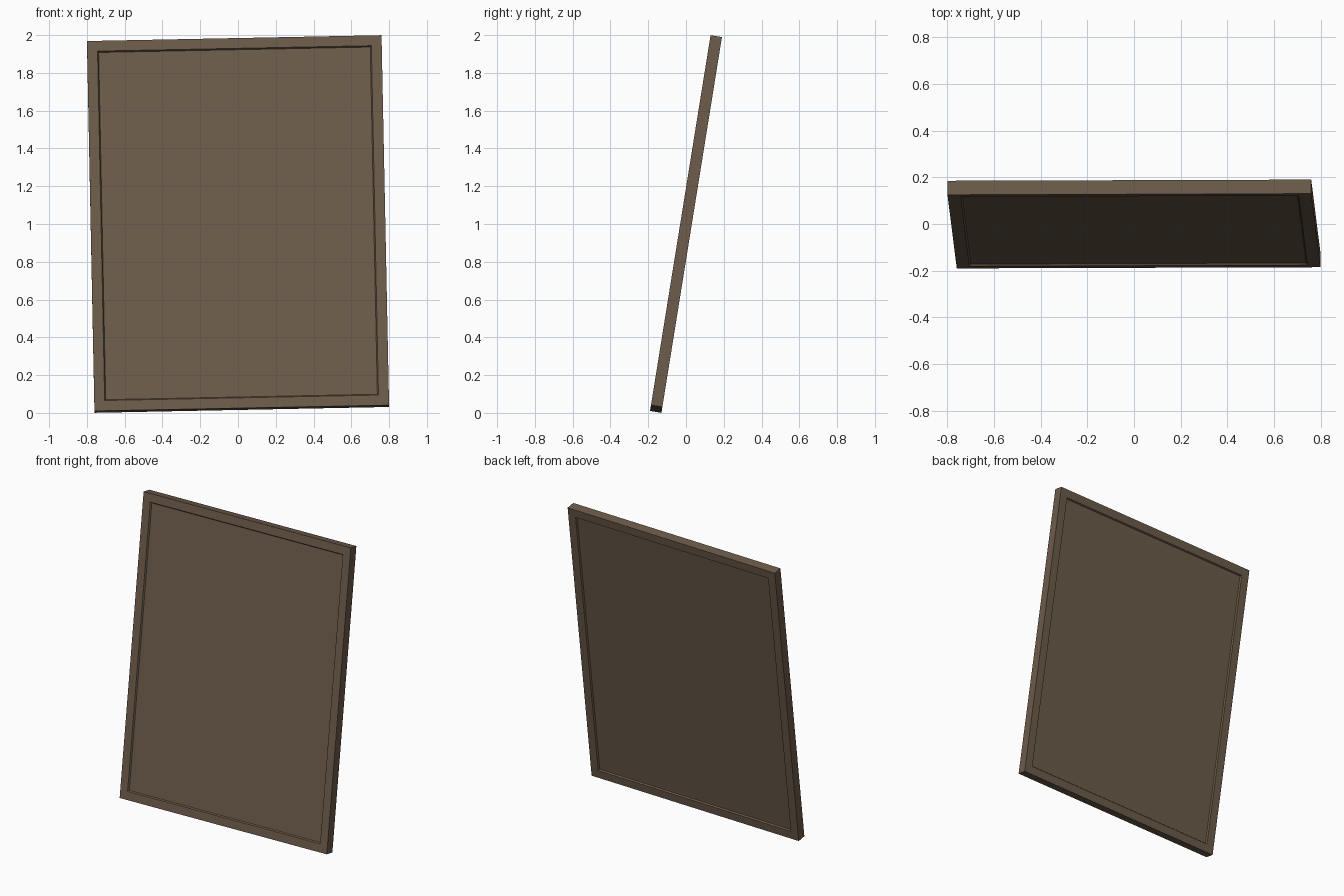
import bpy, bmesh
from math import radians
from mathutils import Matrix

if "Cube" in bpy.data.objects:
    bpy.data.objects.remove(bpy.data.objects["Cube"])

W, H, T = 1.56, 1.984, 0.061      # outer width, height, thickness
BORDER, LIP, RECESS = 0.055, 0.006, 0.009

# Lean back about x after a slight sideways roll about y
pose = (Matrix.Translation((0, 0, 1)) @ Matrix.Rotation(radians(-9.15), 4, 'X')
        @ Matrix.Rotation(radians(-1.15), 4, 'Y'))

wood = bpy.data.materials.new("dark_wood")
wood.diffuse_color = (0.15, 0.105, 0.068, 1)
wood.use_nodes = True
wood.node_tree.nodes["Principled BSDF"].inputs["Base Color"].default_value = wood.diffuse_color


def finish(bm, name):
    bmesh.ops.recalc_face_normals(bm, faces=bm.faces)
    bm.transform(pose)
    mesh = bpy.data.meshes.new(name)
    bm.to_mesh(mesh)
    bm.free()
    mesh.materials.append(wood)
    bpy.context.collection.objects.link(bpy.data.objects.new(name, mesh))


# Frame: closed cross-section (inset from outer edge, depth) swept round the rectangle
d = T / 2
profile = [(0, -d), (BORDER, -d), (BORDER + LIP, -d + RECESS),
           (BORDER + LIP, d - RECESS), (BORDER, d), (0, d)]
bm = bmesh.new()
rings = [[bm.verts.new((sx * (W / 2 - i), y, sz * (H / 2 - i)))
          for sx, sz in ((-1, -1), (1, -1), (1, 1), (-1, 1))] for i, y in profile]
for a, b in zip(rings, rings[1:] + rings[:1]):
    for k in range(4):
        n = (k + 1) % 4
        bm.faces.new((a[k], a[n], b[n], b[k]))
finish(bm, "frame")

# Panel: thin board set in from both faces of the frame
inset = 2 * (BORDER + LIP)
bm = bmesh.new()
bmesh.ops.create_cube(bm, size=1, matrix=Matrix.Diagonal(
    (W - inset, T - 2 * RECESS, H - inset, 1)))
finish(bm, "panel")
